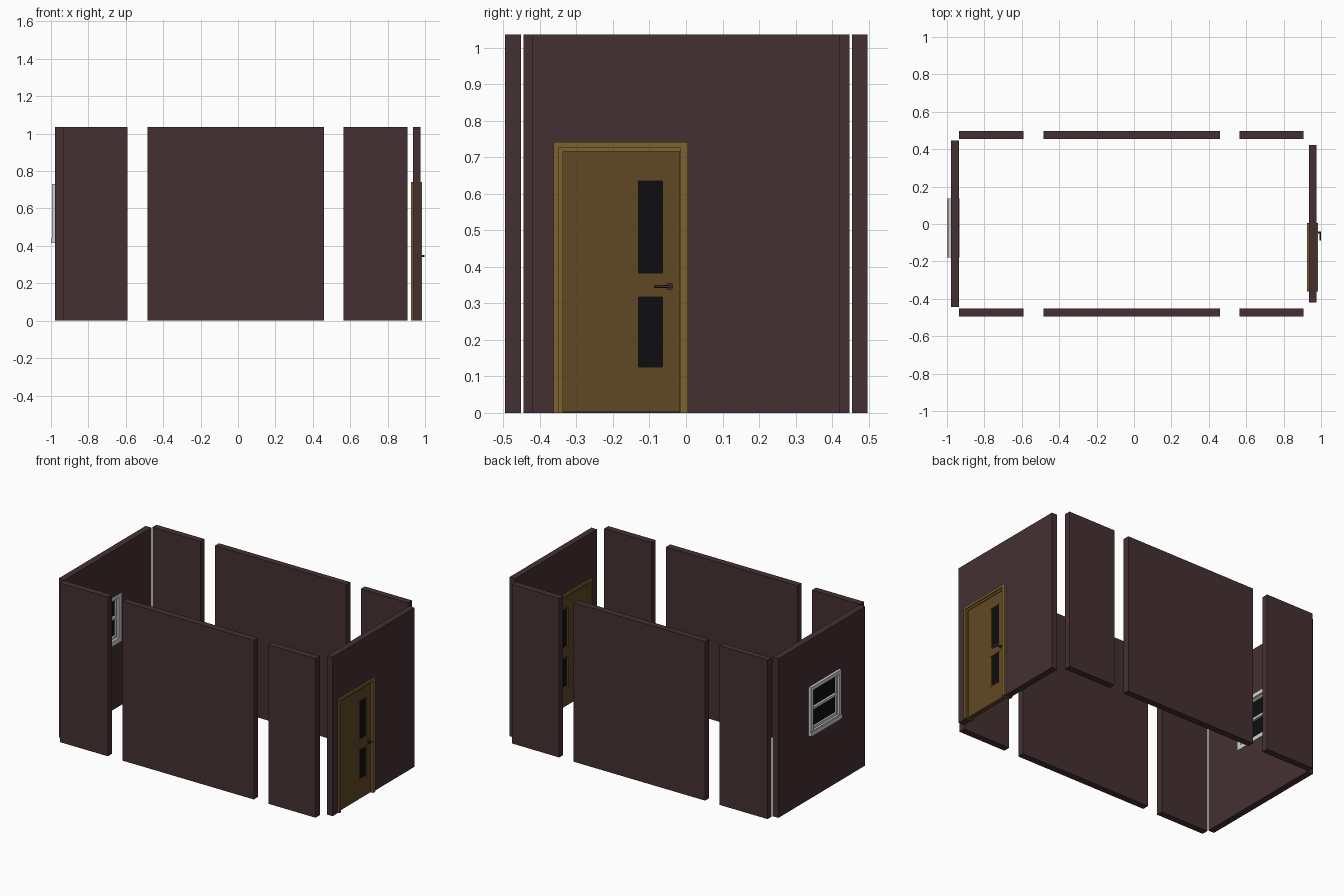
import bpy, bmesh, math
from mathutils import Vector

if "Cube" in bpy.data.objects:
    bpy.data.objects.remove(bpy.data.objects["Cube"])


def mat(name, rgb):
    m = bpy.data.materials.new(name)
    m.diffuse_color = (*rgb, 1)
    m.use_nodes = True
    m.node_tree.nodes["Principled BSDF"].inputs["Base Color"].default_value = m.diffuse_color
    return m


WALL = mat("dark brown wall", (0.060, 0.030, 0.031))
DOOR = mat("door wood", (0.118, 0.066, 0.018))
FRAME = mat("door frame wood", (0.205, 0.125, 0.028))
GLASS = mat("black glass", (0.004, 0.004, 0.005))
METAL = mat("dark handle", (0.060, 0.025, 0.020))
WHITE = mat("pale window frame", (0.60, 0.64, 0.61))


def box(name, x, y, z, m):
    """Box from (min, max) ranges."""
    bm = bmesh.new()
    bmesh.ops.create_cube(bm, size=1)
    for v in bm.verts:
        v.co = Vector(r[0] if c < 0 else r[1] for c, r in zip(v.co, (x, y, z)))
    me = bpy.data.meshes.new(name)
    bm.to_mesh(me)
    bm.free()
    me.materials.append(m)
    ob = bpy.data.objects.new(name, me)
    bpy.context.collection.objects.link(ob)
    return ob


def cut(ob, y, z):
    """Cut a rectangular opening right through along x."""
    c = box("cutter", (-2, 2), y, z, ob.data.materials[0])
    mod = ob.modifiers.new("opening", 'BOOLEAN')
    mod.operation, mod.solver, mod.object = 'DIFFERENCE', 'EXACT', c
    bpy.context.view_layer.objects.active = ob
    bpy.ops.object.modifier_apply(modifier="opening")
    bpy.data.objects.remove(c)
    return ob


def rod(name, p, q, r, m):
    p, q = Vector(p), Vector(q)
    bpy.ops.mesh.primitive_cylinder_add(vertices=16, radius=r, depth=(q - p).length,
                                        location=(p + q) / 2)
    ob = bpy.context.object
    ob.rotation_euler = (q - p).to_track_quat('Z', 'Y').to_euler()
    ob.name = name
    ob.data.materials.append(m)
    bpy.ops.object.shade_smooth_by_angle()
    return ob


H = 1.035

# Long side walls, three panels each with gaps between
for side, y in (("front", (-0.495, -0.452)), ("back", (0.455, 0.497))):
    for part, x in (("left", (-0.935, -0.59)), ("middle", (-0.485, 0.46)), ("right", (0.565, 0.905))):
        box(f"{side}_wall_{part}", x, y, (0, H), WALL)

# End walls with window and door openings
window_wall = box("window_wall", (-0.978, -0.936), (-0.445, 0.447), (0, H), WALL)
cut(window_wall, (-0.165, 0.12), (0.43, 0.715))
door_wall = box("door_wall", (0.935, 0.975), (-0.42, 0.422), (0, H), WALL)
cut(door_wall, (-0.35, -0.006), (-0.1, 0.73))

# Door frame and inner stop
cut(box("door_frame", (0.925, 0.985), (-0.362, 0.006), (0, 0.742), FRAME),
    (-0.348, -0.017), (-0.1, 0.727))
cut(box("door_stop", (0.932, 0.976), (-0.350, -0.015), (0, 0.729), FRAME),
    (-0.336, -0.018), (-0.1, 0.716))

# Door leaf with two narrow glazed slots
leaf = box("door_leaf", (0.940, 0.970), (-0.337, -0.017), (0.003, 0.717), DOOR)
for label, z in (("upper", (0.383, 0.635)), ("lower", (0.125, 0.317))):
    cut(leaf, (-0.13, -0.065), z)
    box(f"{label}_door_glass", (0.950, 0.962), (-0.131, -0.064), (z[0] - .001, z[1] + .001), GLASS)
    for end, zz in (("bottom", z[0] - 0.003), ("top", z[1] + 0.003)):
        box(f"{label}_glass_bead_{end}", (0.938, 0.973), (-0.135, -0.060),
            (zz - 0.003, zz + 0.003), DOOR)

# Door handle: rose, spindle and lever
rod("handle_rose", (0.969, -0.045, 0.346), (0.975, -0.045, 0.346), 0.010, METAL)
rod("handle_spindle", (0.97, -0.045, 0.346), (0.998, -0.045, 0.346), 0.005, METAL)
rod("handle_lever", (0.995, -0.041, 0.346), (0.995, -0.088, 0.346), 0.0035, METAL)

# Window: outer casing lining the wall, sash, middle rail, sill and panes
cut(box("window_casing", (-0.995, -0.934), (-0.178, 0.135), (0.418, 0.732), WHITE),
    (-0.155, 0.112), (0.446, 0.708))
cut(box("window_sash", (-0.982, -0.950), (-0.157, 0.114), (0.444, 0.710), WHITE),
    (-0.145, 0.102), (0.460, 0.698))
box("window_middle_rail", (-0.984, -0.948), (-0.147, 0.104), (0.572, 0.588), WHITE)
box("window_sill", (-1.0, -0.975), (-0.180, 0.137), (0.415, 0.442), WHITE)
box("window_glass", (-0.970, -0.962), (-0.147, 0.104), (0.458, 0.700), GLASS)
